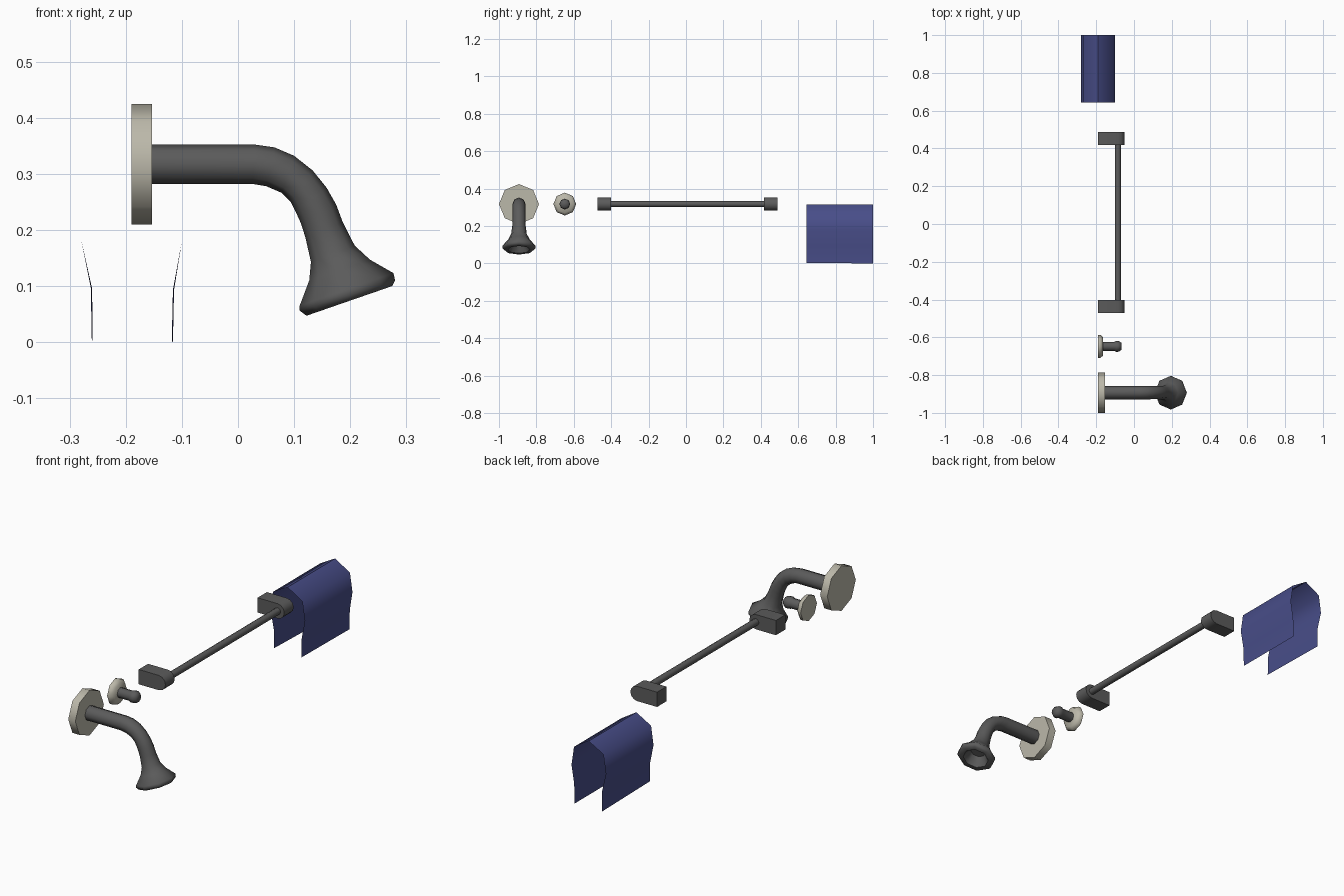
import bpy, bmesh, math
from mathutils import Vector

if "Cube" in bpy.data.objects:
    bpy.data.objects.remove(bpy.data.objects["Cube"])


def material(name, rgb):
    m = bpy.data.materials.new(name)
    m.diffuse_color = (*rgb, 1)
    m.use_nodes = True
    m.node_tree.nodes["Principled BSDF"].inputs["Base Color"].default_value = m.diffuse_color
    return m


DARK = material("dark_grey_metal", (0.105, 0.105, 0.105))
PLATE = material("warm_grey_plate", (0.50, 0.48, 0.40))
NAVY = material("navy_cloth", (0.065, 0.075, 0.25))


def finish(bm, name, mat, angle=60, recalc=True):
    if recalc:
        bmesh.ops.recalc_face_normals(bm, faces=bm.faces)
    me = bpy.data.meshes.new(name)
    bm.to_mesh(me)
    bm.free()
    me.materials.append(mat)
    ob = bpy.data.objects.new(name, me)
    bpy.context.collection.objects.link(ob)
    bpy.ops.object.select_all(action='DESELECT')
    ob.select_set(True)
    bpy.context.view_layer.objects.active = ob
    bpy.ops.object.shade_smooth_by_angle(angle=math.radians(angle))
    return ob


def sweep(name, mat, y, pairs, sides=8):
    """Skin round rings, each given by its two opposite (x, z) points."""
    bm = bmesh.new()
    rings = []
    for (ax, az), (bx, bz) in pairs:
        c = Vector(((ax + bx) / 2, y, (az + bz) / 2))
        u = Vector(((ax - bx) / 2, 0, (az - bz) / 2))
        v = Vector((0, u.length, 0))
        rings.append([bm.verts.new(c + u * math.cos(t) + v * math.sin(t))
                      for t in (2 * math.pi * i / sides for i in range(sides))])
    for r, s in zip(rings, rings[1:]):
        for i in range(sides):
            j = (i + 1) % sides
            bm.faces.new((r[i], r[j], s[j], s[i]))
    bm.faces.new(rings[0])
    bm.faces.new(rings[-1])
    return finish(bm, name, mat)


def lathe_x(name, mat, y, profile):
    """Turned part about the x direction, profile of (x, radius)."""
    return sweep(name, mat, y, [((x, Z + r), (x, Z - r)) for x, r in profile])


def extrude_y(name, mat, outline, y0, y1, closed=True, angle=60):
    bm = bmesh.new()
    a = [bm.verts.new((x, y0, z)) for x, z in outline]
    b = [bm.verts.new((x, y1, z)) for x, z in outline]
    n = len(a)
    for i in range(n if closed else n - 1):
        j = (i + 1) % n
        bm.faces.new((a[i], a[j], b[j], b[i]))
    if closed:
        bm.faces.new(a)
        bm.faces.new(b)
    return finish(bm, name, mat, angle, recalc=closed)


Z = 0.317          # common mounting height
WALL = -0.19       # wall plane

# Shower: wall flange, bent arm and flared hollow head
lathe_x("shower_flange", PLATE, -0.893, [(WALL, 0.107), (-0.153, 0.107)])
sweep("shower_arm_and_head", DARK, -0.893, [
    ((-0.16, 0.352), (-0.16, 0.282)), ((0.03, 0.352), (0.025, 0.282)),
    ((0.065, 0.347), (0.05, 0.278)), ((0.10, 0.332), (0.078, 0.266)),
    ((0.133, 0.306), (0.094, 0.25)), ((0.158, 0.275), (0.103, 0.232)),
    ((0.175, 0.245), (0.112, 0.212)), ((0.187, 0.213), (0.12, 0.187)),
    ((0.208, 0.172), (0.13, 0.143)), ((0.235, 0.147), (0.127, 0.11)),
    ((0.277, 0.123), (0.11, 0.065)), ((0.28, 0.11), (0.11, 0.056)),
    ((0.275, 0.10), (0.122, 0.047)),
    ((0.255, 0.093), (0.142, 0.054)), ((0.217, 0.127), (0.151, 0.105))])

# Robe peg: tapered plate and stubby knob
lathe_x("peg_plate", PLATE, -0.648, [(WALL, 0.061), (-0.178, 0.061), (-0.163, 0.048)])
lathe_x("peg", DARK, -0.648, [(-0.17, 0.024), (-0.105, 0.024), (-0.095, 0.029),
                              (-0.08, 0.028), (-0.067, 0.019)])

# Towel rail: two round-nosed brackets and a bar
R, CX = 0.035, -0.085
nose = [(CX + R * math.cos(t), Z + R * math.sin(t))
        for t in (math.pi * (i / 6 - 0.5) for i in range(7))]
bracket = [(WALL, Z - R)] + nose + [(WALL, Z + R)]
for name, y0, y1 in (("front_bracket", -0.472, -0.402), ("back_bracket", 0.418, 0.488)):
    extrude_y(name, DARK, bracket, y0, y1, angle=40)
bar = [(CX + 0.016 * math.cos(i * math.pi / 4), Z + 0.016 * math.sin(i * math.pi / 4))
       for i in range(8)]
extrude_y("towel_bar", DARK, bar, -0.41, 0.425)

# Draped towel: a single thin sheet folded over a ridge
drape = [(-0.261, 0.008), (-0.262, 0.095), (-0.28, 0.185), (-0.267, 0.273),
         (-0.19, 0.316), (-0.113, 0.268), (-0.10, 0.18), (-0.116, 0.093),
         (-0.118, 0.002)]
towel = extrude_y("towel", NAVY, drape[::-1], 0.643, 1.0, closed=False, angle=56)
# Slight uneven hang at the far end
for v in towel.data.vertices:
    if v.co.y > 0.9 and v.co.z < 0.1:
        v.co.x += 0.002
        if v.co.z < 0.05:
            v.co.z = 0.0
# Make the sheet's normals face outwards
if towel.data.polygons[0].normal.x < 0:
    towel.data.flip_normals()
